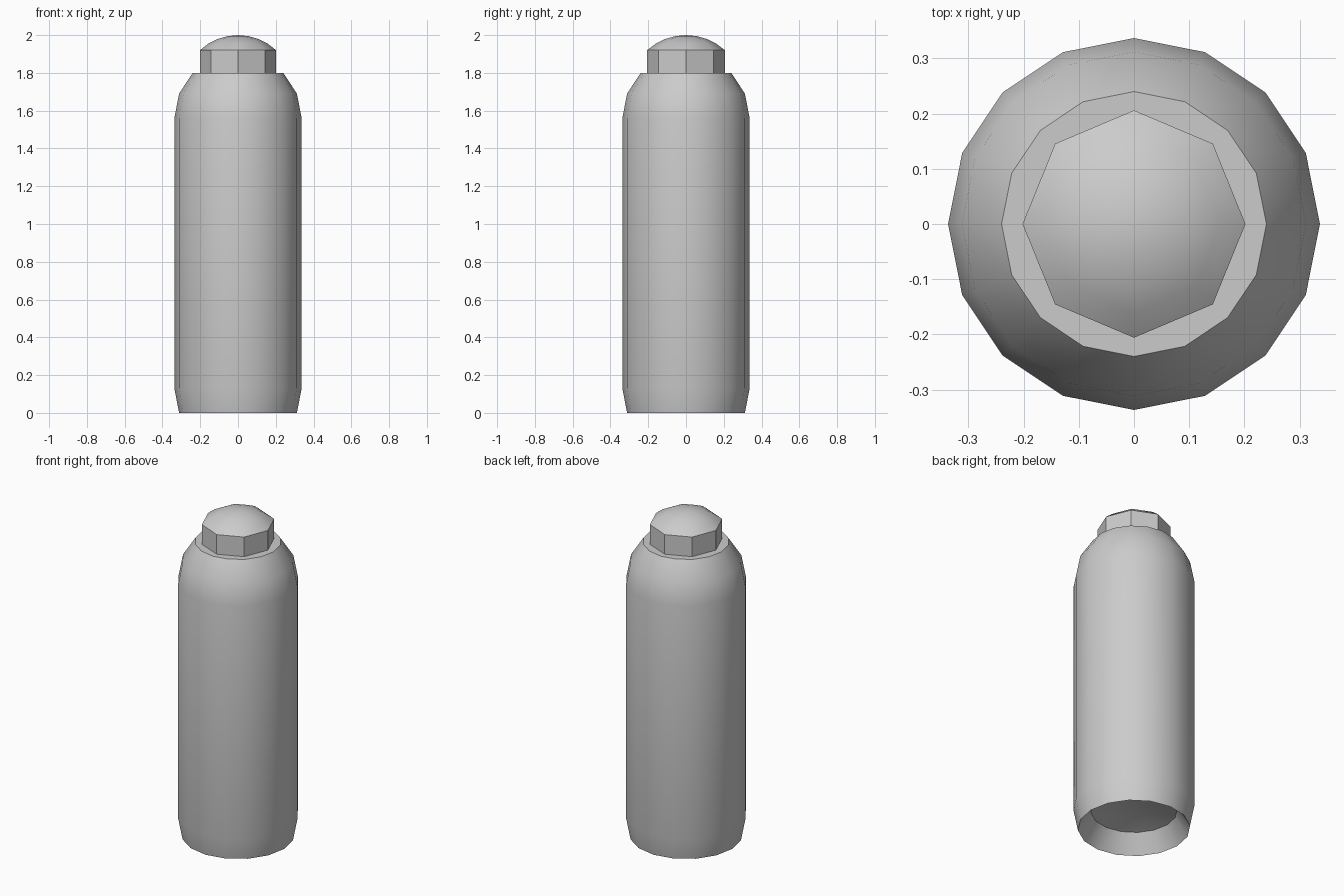
import bpy, bmesh, math

if "Cube" in bpy.data.objects:
    bpy.data.objects.remove(bpy.data.objects["Cube"])


def lathe(name, profile, sides, scale=(1, 1)):
    """Revolve (radius, z) points around z; radius 0 makes a pole."""
    bm = bmesh.new()
    rings = []
    for r, z in profile:
        if r == 0:
            rings.append([bm.verts.new((0, 0, z))])
            continue
        ring = []
        for i in range(sides):
            a = 2 * math.pi * i / sides
            ring.append(bm.verts.new((r * scale[0] * math.cos(a), r * scale[1] * math.sin(a), z)))
        rings.append(ring)
    for low, high in zip(rings, rings[1:]):
        for i in range(sides):
            j = (i + 1) % sides
            if len(low) == 1:
                bm.faces.new((low[0], high[j], high[i]))
            elif len(high) == 1:
                bm.faces.new((low[i], low[j], high[0]))
            else:
                bm.faces.new((low[i], low[j], high[j], high[i]))
    mesh = bpy.data.meshes.new(name)
    bm.to_mesh(mesh)
    bm.free()
    ob = bpy.data.objects.new(name, mesh)
    bpy.context.collection.objects.link(ob)
    bpy.ops.object.select_all(action='DESELECT')
    ob.select_set(True)
    bpy.context.view_layer.objects.active = ob
    bpy.ops.object.shade_smooth_by_angle(angle=math.radians(38))
    return ob


# Canister: concave base, tapered foot, straight wall, rounded shoulder, flat top
lathe("canister_body", [
    (0, 0.145), (0.13, 0.135), (0.24, 0.11),
    (0.312, 0), (0.337, 0.13), (0.337, 1.56),
    (0.312, 1.69), (0.24, 1.80), (0, 1.80)], 16)

# Octagonal cap with a shallow spherical dome
rim, base, rise = 0.204, 1.92, 0.08
R = (rim ** 2 + rise ** 2) / (2 * rise)
half = math.asin(rim / R)
steps = 4
dome = []
for k in range(steps):
    a = half * (1 - k / steps)
    dome.append((R * math.sin(a), base + rise - R + R * math.cos(a)))
lathe("domed_cap", [(rim, 1.80)] + dome + [(0, base + rise)], 8, (0.99, 1.01))
